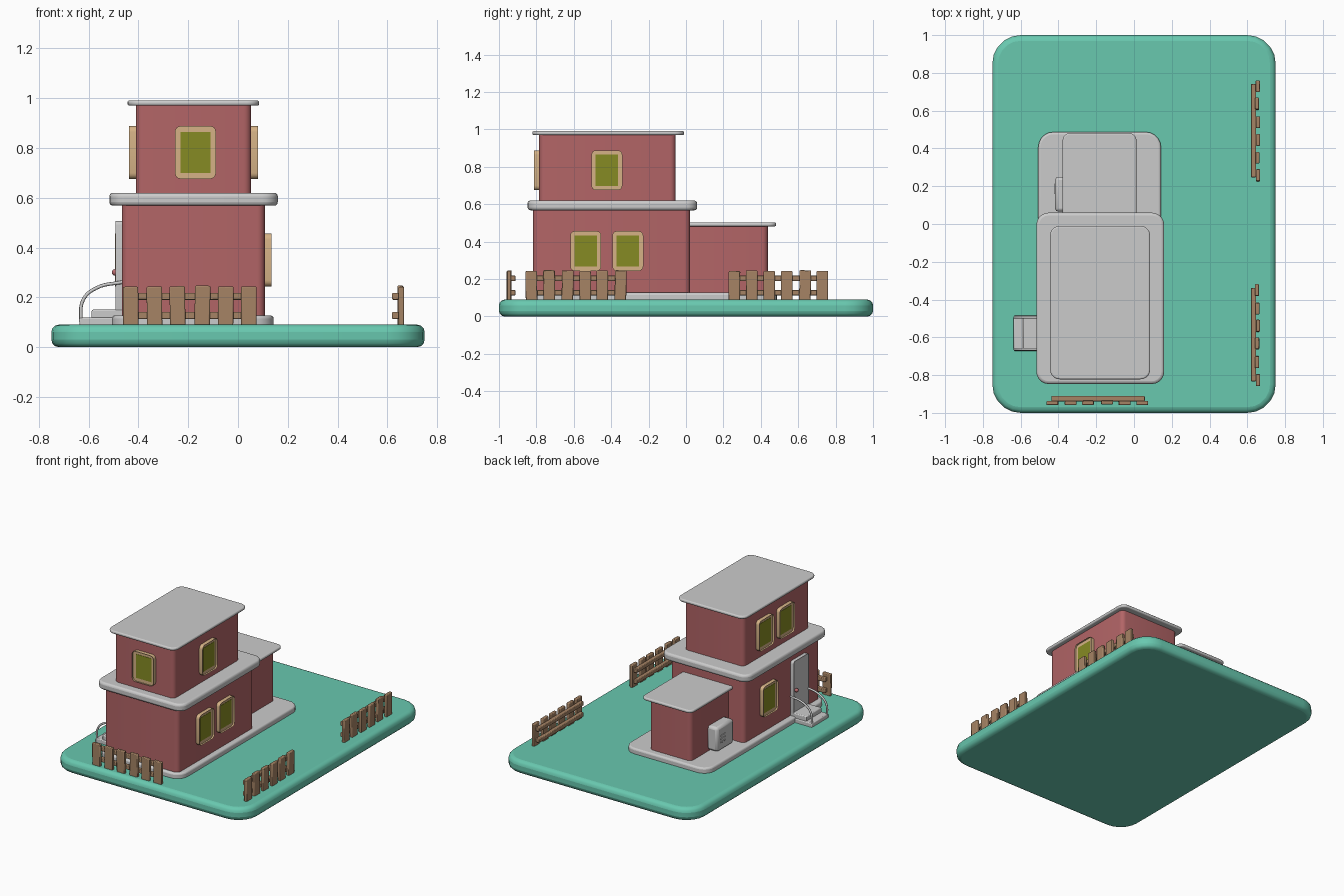
import bpy, bmesh, math, random
from mathutils import Matrix

if "Cube" in bpy.data.objects:
    bpy.data.objects.remove(bpy.data.objects["Cube"])
random.seed(4)


def material(name, rgb):
    m = bpy.data.materials.new(name)
    m.diffuse_color = (*rgb, 1)
    m.use_nodes = True
    m.node_tree.nodes["Principled BSDF"].inputs["Base Color"].default_value = m.diffuse_color
    return m


GRASS = material("lawn", (0.14, 0.58, 0.43))
WALL = material("wall", (0.45, 0.13, 0.135))
GLASS = material("glass", (0.24, 0.26, 0.017))
TRIM = material("trim", (0.67, 0.45, 0.24))
WOOD = material("wood", (0.38, 0.23, 0.13))
KNOB = material("knob_pink", (0.5, 0.15, 0.16))


def finish(name, bm, mat=None, bevel=0.0, segments=3):
    me = bpy.data.meshes.new(name)
    bm.to_mesh(me)
    bm.free()
    ob = bpy.data.objects.new(name, me)
    bpy.context.collection.objects.link(ob)
    if mat:
        me.materials.append(mat)
    if bevel:
        b = ob.modifiers.new("soft_edges", 'BEVEL')
        b.width, b.segments = bevel, segments
        b.limit_method, b.angle_limit = 'ANGLE', math.radians(50)
    bpy.ops.object.select_all(action='DESELECT')
    bpy.context.view_layer.objects.active = ob
    ob.select_set(True)
    bpy.ops.object.shade_smooth_by_angle(angle=math.radians(40))
    return ob


def prism_mesh(x0, x1, y0, y1, z0, z1, r, n=5):
    """Rounded rectangle extruded upward; returns the mesh and its top face."""
    bm = bmesh.new()
    ring = []
    corners = [(x1 - r, y1 - r), (x0 + r, y1 - r), (x0 + r, y0 + r), (x1 - r, y0 + r)]
    for q, (cx, cy) in enumerate(corners):
        for i in range(n + 1):
            a = math.pi / 2 * (q + i / n)
            ring.append(bm.verts.new((cx + r * math.cos(a), cy + r * math.sin(a), z0)))
    upper = [bm.verts.new((v.co.x, v.co.y, z1)) for v in ring]
    bm.faces.new(ring[::-1])
    top = bm.faces.new(upper)
    k = len(ring)
    for i in range(k):
        j = (i + 1) % k
        bm.faces.new((ring[i], ring[j], upper[j], upper[i]))
    return bm, top


def slab(name, x0, x1, y0, y1, z0, z1, r, bevel=0.0, mat=None):
    bm, _ = prism_mesh(x0, x1, y0, y1, z0, z1, r)
    return finish(name, bm, mat, bevel)


def box(name, x0, x1, y0, y1, z0, z1, mat=None, bevel=0.0, turn=None):
    bm = bmesh.new()
    bmesh.ops.create_cube(bm, size=1)
    bmesh.ops.scale(bm, vec=(x1 - x0, y1 - y0, z1 - z0), verts=bm.verts)
    bmesh.ops.translate(bm, vec=((x0 + x1) / 2, (y0 + y1) / 2, (z0 + z1) / 2), verts=bm.verts)
    ob = finish(name, bm, mat, bevel, 2)
    if turn:
        ob.matrix_world = turn
    return ob


def panel(name, loc, turn, w, h, depth, inset, sink, mat):
    """Rounded frame with a sunken middle, standing out of a wall."""
    bm, top = prism_mesh(-w / 2, w / 2, -h / 2, h / 2, -0.01, depth, inset + 0.001, 4)
    bmesh.ops.inset_region(bm, faces=[top], thickness=inset, use_even_offset=True)
    bmesh.ops.translate(bm, vec=(0, 0, -sink), verts=top.verts)
    ob = finish(name, bm, mat)
    ob.matrix_world = (Matrix.Translation(loc) @ Matrix.Rotation(turn, 4, 'Z')
                       @ Matrix.Rotation(math.pi / 2, 4, 'X'))
    return ob


def window(name, loc, turn):
    ob = panel(name + "_frame", loc, turn, 0.165, 0.213, 0.027, 0.023, 0.012, TRIM)
    pane = box(name + "_glass", -0.06, 0.06, -0.083, 0.083, 0.0, 0.017, GLASS)
    pane.matrix_world = ob.matrix_world


# Lawn and foundation
slab("lawn_base", -0.75, 0.75, -1, 1, 0, 0.09, 0.15, 0.03, GRASS)
slab("foundation", -0.507, 0.143, -0.84, 0.487, 0.08, 0.127, 0.08, 0.012)

# Storeys, annex and roofs
slab("lower_walls", -0.467, 0.108, -0.818, 0.021, 0.11, 0.585, 0.03, 0, WALL)
slab("middle_roof", -0.517, 0.16, -0.847, 0.06, 0.568, 0.62, 0.065, 0.015)
slab("upper_walls", -0.41, 0.053, -0.785, -0.055, 0.61, 0.978, 0.03, 0, WALL)
slab("top_roof", -0.444, 0.085, -0.822, -0.01, 0.97, 0.991, 0.05, 0.008)
slab("annex_walls", -0.345, -0.02, 0.0, 0.438, 0.11, 0.487, 0.03, 0, WALL)
slab("annex_roof", -0.378, 0.013, -0.01, 0.482, 0.482, 0.503, 0.04, 0.008)

# Windows
H = math.pi / 2
window("front_upper_window", (-0.171, -0.785, 0.782), 0)
window("right_upper_window", (0.053, -0.423, 0.782), H)
for i, y in enumerate((-0.536, -0.311)):
    window(f"right_lower_window_{i}", (0.108, y, 0.35), H)
for i, y in enumerate((-0.5, -0.272)):
    window(f"left_upper_window_{i}", (-0.41, y, 0.782), -H)
window("left_lower_window", (-0.467, -0.235, 0.35), -H)

# Door with knob
panel("door", (-0.467, -0.577, 0.315), -H, 0.17, 0.385, 0.025, 0.016, 0.006, None)
bm = bmesh.new()
bmesh.ops.create_uvsphere(bm, u_segments=16, v_segments=10, radius=0.013,
                          matrix=Matrix.Translation((-0.494, -0.52, 0.30)))
finish("door_knob", bm, KNOB)

# Entrance steps and hand rails
box("lower_step", -0.637, -0.46, -0.672, -0.485, 0.08, 0.118, None, 0.006)
box("upper_step", -0.588, -0.46, -0.665, -0.492, 0.08, 0.15, None, 0.006)
for side, y in (("front", -0.663), ("back", -0.494)):
    cu = bpy.data.curves.new(side + "_hand_rail", 'CURVE')
    cu.dimensions = '3D'
    cu.bevel_depth, cu.bevel_resolution, cu.resolution_u = 0.007, 2, 6
    sp = cu.splines.new('BEZIER')
    path = [(-0.632, 0.1), (-0.622, 0.19), (-0.57, 0.237), (-0.46, 0.262)]
    sp.bezier_points.add(len(path) - 1)
    for p, (x, z) in zip(sp.bezier_points, path):
        p.co = (x, y, z)
        p.handle_left_type = p.handle_right_type = 'AUTO'
    bpy.context.collection.objects.link(bpy.data.objects.new(side + "_hand_rail", cu))

# Utility box with vent slots on the annex
box("utility_box", -0.418, -0.335, 0.065, 0.25, 0.135, 0.305, None, 0.018)
for i in range(3):
    z = 0.19 + i * 0.022
    box(f"utility_vent_{i}", -0.422, -0.41, 0.16, 0.215, z, z + 0.009, None, 0.002)


# Picket fences, built facing -y and turned into place
def fence(name, loc, turn):
    place = Matrix.Translation(loc) @ Matrix.Rotation(turn, 4, 'Z')
    for i in range(6):
        x = -0.2365 + i * 0.0946
        tilt = Matrix.Translation((x, 0, 0)) @ Matrix.Rotation(random.uniform(-0.02, 0.02), 4, 'Y')
        d = random.uniform(-0.003, 0.003)
        box(f"{name}_picket_{i}", -0.031, 0.031, -0.024 + d, -0.002 + d, 0.08,
            0.245 + d, WOOD, 0.005, place @ tilt)
    for i, z in enumerate((0.127, 0.204)):
        box(f"{name}_rail_{i}", -0.245, 0.25, -0.006, 0.022, z - 0.014, z + 0.014,
            WOOD, 0.004, place)


fence("front_fence", (-0.193, -0.933, 0), 0)
fence("right_front_fence", (0.641, -0.588, 0), H)
fence("right_back_fence", (0.641, 0.492, 0), H)
